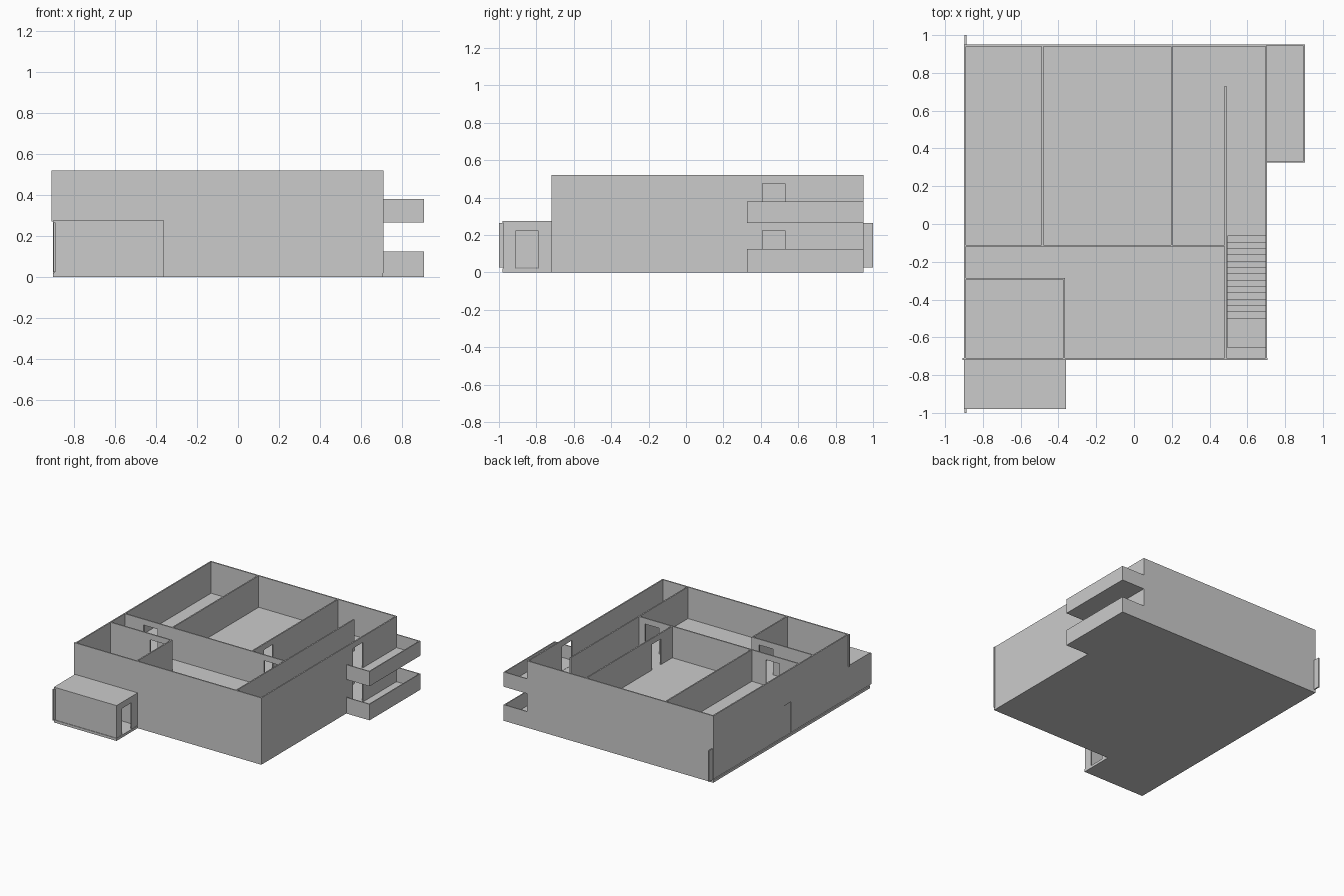
import bpy, bmesh
from mathutils import Matrix, Vector

if "Cube" in bpy.data.objects:
    bpy.data.objects.remove(bpy.data.objects["Cube"])

T = 0.01  # wall thickness
DOOR_H = 0.205


def add_box(bm, x0, x1, y0, y1, z0, z1):
    size = Vector((x1 - x0, y1 - y0, z1 - z0))
    mid = Vector((x0 + x1, y0 + y1, z0 + z1)) / 2
    bmesh.ops.create_cube(bm, size=1, matrix=Matrix.Translation(mid) @ Matrix.Diagonal((*size, 1)))


def boxes(name, items):
    bm = bmesh.new()
    for b in items:
        add_box(bm, *b)
    me = bpy.data.meshes.new(name)
    bm.to_mesh(me)
    bm.free()
    ob = bpy.data.objects.new(name, me)
    bpy.context.collection.objects.link(ob)
    return ob


def wall(name, axis, c, a, b, z0, z1, doors=()):
    """Straight wall along an axis, centred on c, with door gaps and lintels."""
    spans, start = [], a
    for d0, d1 in doors:
        spans += [(start, d0, z0, z1), (d0, d1, z0 + DOOR_H, z1)]
        start = d1
    spans.append((start, b, z0, z1))
    lo, hi = c - T / 2, c + T / 2
    if axis == 'x':
        boxes(name, [(s, e, lo, hi, p, q) for s, e, p, q in spans])
    else:
        boxes(name, [(lo, hi, s, e, p, q) for s, e, p, q in spans])


# ground slab, including the porch floor
boxes("ground_slab", [(-0.9, 0.705, -0.72, 0.95, 0, 0.02),
                      (-0.9, -0.36, -0.98, -0.72, 0, 0.02)])

# upper slab, open over the stairs
boxes("upper_slab", [(-0.9, 0.495, -0.72, 0.95, 0.265, 0.275),
                     (0.495, 0.705, -0.72, -0.655, 0.265, 0.275),
                     (0.495, 0.705, -0.03, 0.95, 0.265, 0.275)])

# outer walls and partitions, repeated on both storeys
for level, z0, z1 in (("ground", 0.02, 0.27), ("upper", 0.27, 0.52)):
    entry = [(-0.70, -0.58)] if level == "ground" else []
    left = -0.9 if level == "ground" else -0.908
    wall(level + "_front_wall", 'x', -0.715, left, 0.708, z0, z1, entry)
    wall(level + "_back_wall", 'x', 0.945, -0.9, 0.705, z0, z1)
    wall(level + "_right_wall", 'y', 0.7, -0.72, 0.95, z0, z1, [(0.41, 0.53)])
    wall(level + "_hall_wall", 'x', -0.115, -0.89, 0.485, z0, z1,
         [(-0.73, -0.61), (0.31, 0.43)])
    wall(level + "_left_partition", 'y', -0.485, -0.115, 0.945, z0, z1)
    wall(level + "_right_partition", 'y', 0.2, -0.115, 0.945, z0, z1, [(0.03, 0.14)])
    wall(level + "_stair_wall", 'y', 0.485, -0.715, 0.73, z0, z1)
    wall(level + "_small_room_back", 'x', -0.29, -0.89, -0.365, z0, z1, [(-0.55, -0.43)])
    wall(level + "_small_room_side", 'y', -0.37, -0.715, -0.29, z0, z1)
wall("upper_left_wall", 'y', -0.895, -0.72, 0.95, 0.27, 0.52)

# long left ground wall that runs past the front and back, in two halves
wall("left_wall_front_half", 'y', -0.893, -1.0, -0.01, 0.025, 0.265)
wall("left_wall_back_half", 'y', -0.893, 0.07, 1.0, 0.025, 0.265)
boxes("left_wall_infill", [(-0.893, -0.887, -0.01, 0.07, 0.02, 0.27)])

# enclosed porch
wall("porch_front", 'x', -0.971, -0.895, -0.365, 0.02, 0.265)
wall("porch_side", 'y', -0.367, -0.975, -0.72, 0.02, 0.265, [(-0.91, -0.79)])
boxes("porch_roof", [(-0.9, -0.36, -0.98, -0.72, 0.265, 0.275)])

# balconies
for level, z0, z1 in (("ground", 0, 0.125), ("upper", 0.265, 0.38)):
    x0, x1, y0, y1 = 0.705, 0.905, 0.325, 0.95
    boxes(level + "_balcony", [
        (x0, x1, y0, y1, z0, z0 + 0.012),
        (x1 - 0.008, x1, y0, y1, z0, z1),
        (x0, x1, y0, y0 + 0.008, z0, z1),
        (x0, x1, y1 - 0.008, y1, z0, z1)])

# stair flight rising towards the back
N = 14
run, rise = 0.47 / N, 0.25 / N
boxes("stairs", [(0.495, 0.695, -0.5 + i * run, -0.5 + (i + 1) * run,
                  0.02 + max(0, i - 1) * rise, 0.02 + (i + 1) * rise) for i in range(N)])
